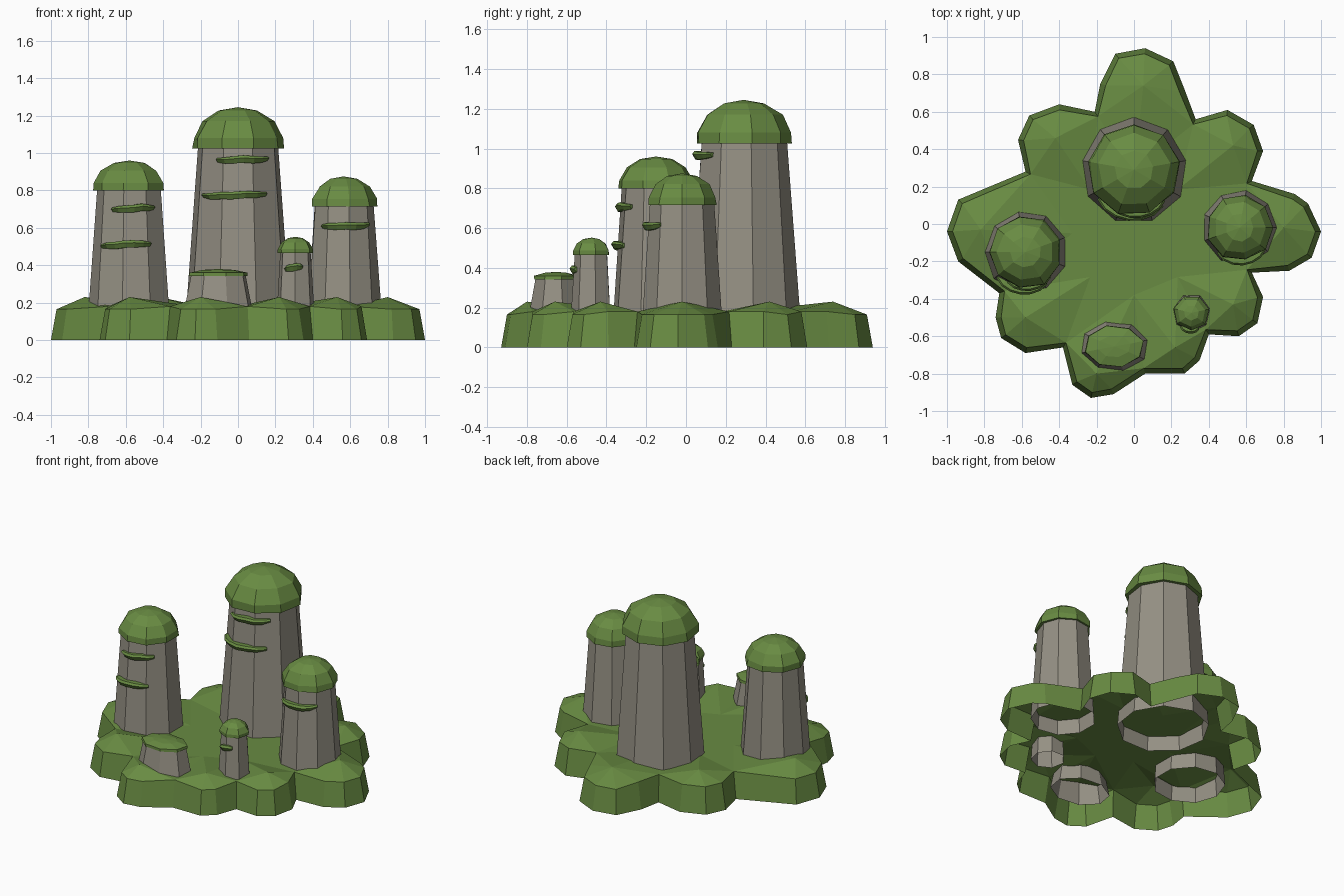
import bpy, bmesh, random
from math import sin, cos, pi, asin, radians, hypot
from mathutils import Vector
from mathutils.geometry import delaunay_2d_cdt

if "Cube" in bpy.data.objects:
    bpy.data.objects.remove(bpy.data.objects["Cube"])

random.seed(4)


def material(name, rgb):
    m = bpy.data.materials.new(name)
    m.diffuse_color = (*rgb, 1)
    m.use_nodes = True
    m.node_tree.nodes["Principled BSDF"].inputs["Base Color"].default_value = m.diffuse_color
    return m


MOSS = material("moss", (0.14, 0.26, 0.055))
STONE = material("stone", (0.30, 0.28, 0.23))


def make(name, verts, faces, mat):
    me = bpy.data.meshes.new(name)
    me.from_pydata([tuple(v) for v in verts], [], faces)
    bm = bmesh.new()
    bm.from_mesh(me)
    bmesh.ops.recalc_face_normals(bm, faces=bm.faces)
    bm.to_mesh(me)
    bm.free()
    me.materials.append(mat)
    ob = bpy.data.objects.new(name, me)
    bpy.context.collection.objects.link(ob)
    return ob


def lathe(name, c, rings, n, phase, mat, tip=None, floor=False, lid=False, jit=0.0):
    """Stack of n-sided rings given as (rx, ry, z)."""
    vs, fs = [], []
    for rx, ry, z in rings:
        for i in range(n):
            a = phase + 2 * pi * i / n
            k = 1 + random.uniform(-jit, jit)
            vs.append((c[0] + rx * k * cos(a), c[1] + ry * k * sin(a), z))
    for j in range(len(rings) - 1):
        for i in range(n):
            a, b = j * n + i, j * n + (i + 1) % n
            fs.append((a, b, b + n, a + n))
    last = (len(rings) - 1) * n
    if tip is not None:
        vs.append((c[0], c[1], tip))
        fs += [(last + i, last + (i + 1) % n, len(vs) - 1) for i in range(n)]
    if lid:
        fs.append(tuple(range(last, last + n)))
    if floor:
        fs.append(tuple(range(n))[::-1])
    return make(name, vs, fs, mat)


# Lobed island: flared wall, open underneath, with a raised crest on each lobe
outline = [(1, -.04), (.93, .11), (.86, .16), (.63, .23), (.69, .39), (.64, .53), (.5, .61),
           (.33, .56), (.27, .72), (.21, .87), (.06, .94), (-.1, .91), (-.18, .75), (-.21, .6),
           (-.4, .64), (-.56, .58), (-.62, .45), (-.58, .28), (-.94, .13), (-1, -.04),
           (-.94, -.2), (-.72, -.37), (-.74, -.5), (-.71, -.61), (-.58, -.69), (-.38, -.66),
           (-.33, -.86), (-.23, -.93), (-.11, -.91), (.06, -.8), (.27, -.8), (.35, -.73),
           (.4, -.59), (.56, -.6), (.66, -.53), (.69, -.39), (.63, -.26), (.83, -.25), (.95, -.18)]
crests = [(.8, -.02), (.53, .42), (.05, .74), (-.42, .46), (-.82, -.03), (-.58, -.5),
          (-.2, -.8), (.22, -.66), (.53, -.43)]
n = len(outline)
pts = [Vector(p) for p in outline]
rim = []
for i, p in enumerate(pts):
    t = (pts[(i + 1) % n] - p).normalized() + (p - pts[i - 1]).normalized()
    rim.append(p + Vector((-t.y, t.x)).normalized() * 0.03)
flat = [Vector((.33 * cos(a * pi / 4), .33 * sin(a * pi / 4) - .05)) for a in range(8)]
v2, _, tris, *_ = delaunay_2d_cdt(rim + [Vector(c) for c in crests] + flat, [],
                                  [list(range(n))], 1, 1e-5)


def ground(p):
    if any(hypot(p.x - x, p.y - y) < 1e-3 for x, y in crests):
        return 0.23
    return 0.165 if p.length > 0.78 else 0.18


verts = [(p.x, p.y, 0) for p in pts] + [(p.x, p.y, ground(p)) for p in v2]
faces = [(i, (i + 1) % n, n + (i + 1) % n, n + i) for i in range(n)]
faces += [tuple(n + k for k in f) for f in tris]
make("mossy_island", verts, faces, MOSS)


# Crescent moss shelf hugging the front of a pillar between two x positions
def ledge(name, c, r, x0, x1, z, out):
    a0, a1 = (asin(max(-.95, min(.95, (x - c[0]) / (r + out * .6)))) for x in (x0, x1))
    vs, fs, m = [], [], 7
    for i in range(m):
        t = i / (m - 1)
        a = a0 + (a1 - a0) * t
        bulge = sin(pi * t) ** .6 if 0 < i < m - 1 else 0
        ro = r + out * (.5 + .5 * bulge)
        ri = r - .03
        th = .011 + .009 * bulge
        zz = z + random.uniform(-.004, .004) + .012 * (t - .5)
        for q, h in ((ri, -th), (ro - .015, -th), (ro, th * .3), (ro - .01, th), (ri, th)):
            vs.append((c[0] + q * sin(a), c[1] - q * cos(a), zz + h))
    for i in range(m - 1):
        for k in range(5):
            a, b = i * 5 + k, i * 5 + (k + 1) % 5
            fs.append((a, b, b + 5, a + 5))
    fs += [(0, 1, 2, 3, 4), tuple((m - 1) * 5 + k for k in range(5))]
    make(name, vs, fs, MOSS)


# Pillars: name, centre, sides, phase, foot radius, top radius, cap radius, cap base, cap top, ledges
pillars = [
    ("tall", (0, .29), 9, 10, .292, .217, .248, 1.025, 1.245,
     [(-.2, .16, .775, .045), (-.12, .17, .965, .045)]),
    ("left", (-.58, -.15), 9, 20, .228, .172, .197, .8, .96,
     [(-.74, -.46, .51, .04), (-.68, -.44, .705, .035)]),
    ("right", (.565, -.02), 9, 0, .205, .160, .178, .715, .875, [(.44, .71, .61, .04)]),
    ("small", (.307, -.475), 7, 12, .108, .084, .097, .465, .552, [(.245, .35, .388, .025)]),
]
for name, c, sides, ph, rb, rt, rc, z0, z1, shelves in pillars:
    ph, h, zb = radians(ph), z1 - z0, .08
    lathe(name + "_pillar", c, [(rb, rb, zb), (rt, rt, z0 + h * .25)], sides, ph, STONE, lid=True, jit=.02)
    prof = [(.99, 0), (.98, .25), (.78, .66), (.42, .92)]
    lathe(name + "_pillar_cap", c, [(rc * k, rc * k, z0 + h * f) for k, f in prof],
          sides, ph, MOSS, tip=z1, floor=True, jit=.03)
    for i, (x0, x1, z, out) in enumerate(shelves):
        r = rb + (rt - rb) * (z - zb) / (z0 - zb)
        ledge(f"{name}_pillar_ledge_{i + 1}", c, r * .97, x0, x1, z, out)

# Low boulder at the front with a thin moss top
b = (-.105, -.655)
lathe("boulder", b, [(.205, .155, .08), (.15, .105, .35)], 8, radians(15), STONE, lid=True)
lathe("boulder_cap", b, [(.162, .115, .342), (.158, .112, .36), (.09, .06, .375)],
      8, radians(15), MOSS, tip=.38, floor=True, jit=.03)
